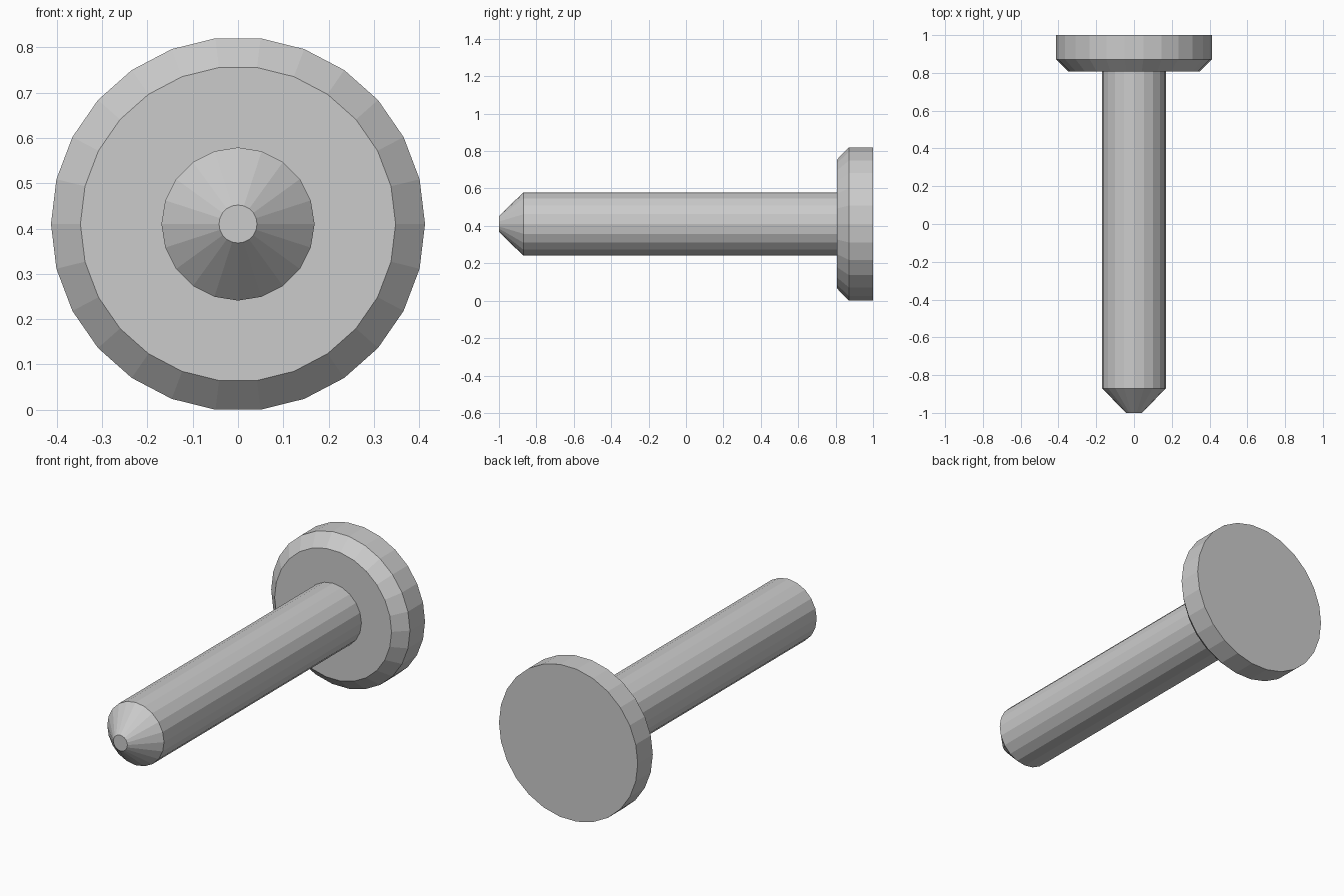
import bpy, bmesh, math

if "Cube" in bpy.data.objects:
    bpy.data.objects.remove(bpy.data.objects["Cube"])

CENTRE_Z = 0.41


def lathe(name, profile, sides):
    """Closed, flat-shaded turned part along y from (y, radius) points."""
    bm = bmesh.new()
    rings = []
    for y, r in profile:
        rings.append([bm.verts.new((r * math.cos(2 * math.pi * i / sides), y,
                                    CENTRE_Z + r * math.sin(2 * math.pi * i / sides)))
                      for i in range(sides)])
    for a, b in zip(rings, rings[1:]):
        for i in range(sides):
            j = (i + 1) % sides
            bm.faces.new((a[i], a[j], b[j], b[i]))
    bm.faces.new(rings[0])
    bm.faces.new(rings[-1])
    bmesh.ops.recalc_face_normals(bm, faces=bm.faces)
    mesh = bpy.data.meshes.new(name)
    bm.to_mesh(mesh)
    bm.free()
    obj = bpy.data.objects.new(name, mesh)
    bpy.context.collection.objects.link(obj)
    return obj


# Shaft with blunt pointed tip, slightly sunk into the head
lathe("shaft", [(-1.0, 0.042), (-0.87, 0.169), (0.83, 0.169)], 20)

# Disc head with a chamfer on the shaft side
lathe("head", [(0.808, 0.348), (0.872, 0.413), (1.0, 0.413)], 26)
